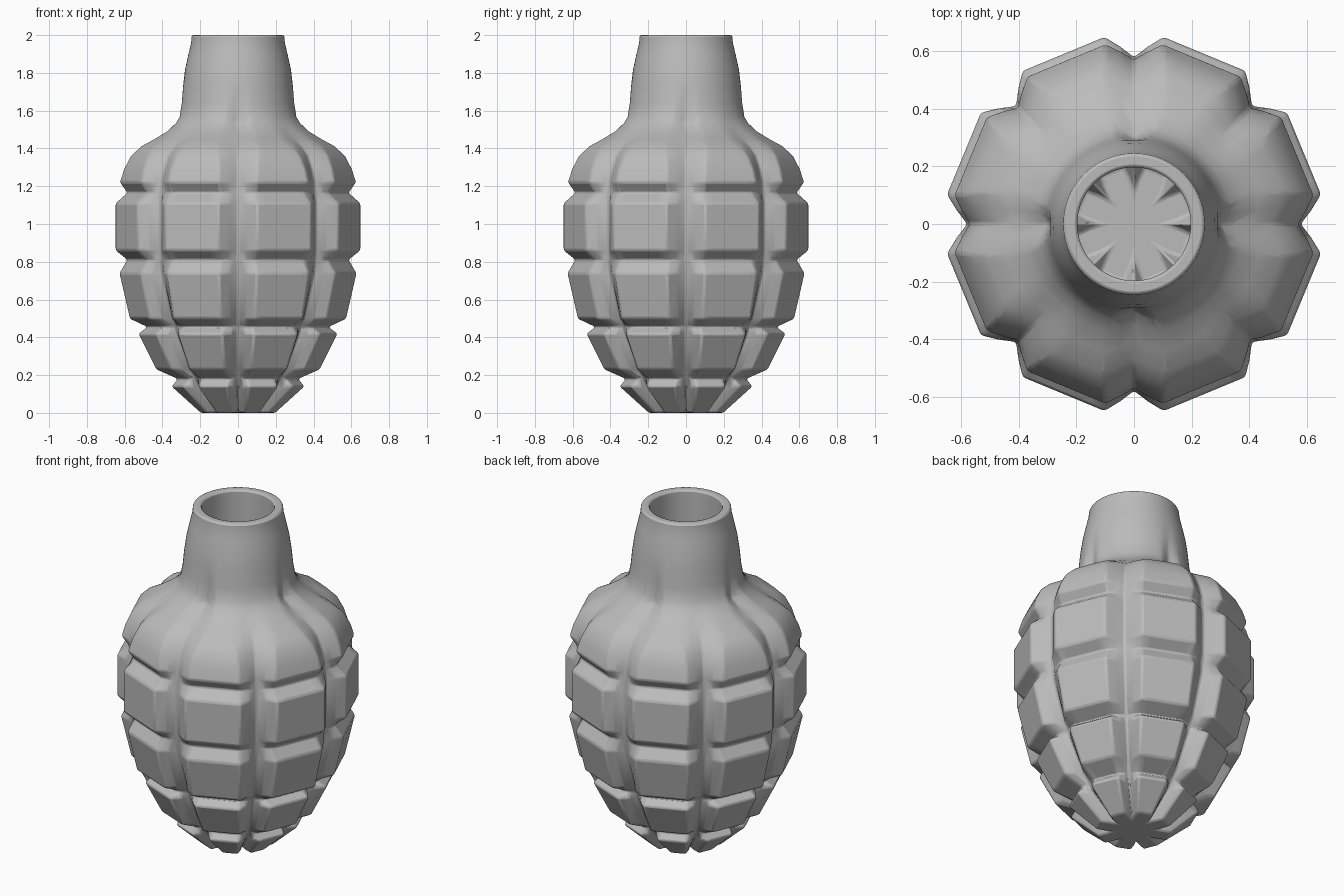
import bpy, bmesh, math

cube = bpy.data.objects.get("Cube")
if cube:
    bpy.data.objects.remove(cube, do_unlink=True)

metal = bpy.data.materials.new("grey metal")
metal.use_nodes = True
grey = (0.5, 0.5, 0.5, 1)
metal.diffuse_color = grey
metal.node_tree.nodes["Principled BSDF"].inputs["Base Color"].default_value = grey

SECTOR = math.pi / 4
CELLS = 8

# Height, panel edge, straight groove, diagonal groove, groove half angle, roundness
profile = [
    # bottom row
    (0.00, .20, .11, .11, 10, 0), (0.14, .355, .28, .28, 9, 0),
    (0.18, .32, .31, .31, 9, 0),
    # second row
    (0.23, .435, .35, .35, 9, 0), (0.42, .53, .45, .45, 9, 0),
    (0.455, .48, .465, .465, 9, 0),
    # third row
    (0.50, .575, .49, .49, 9, 0), (0.74, .63, .565, .565, 9, 0),
    (0.81, .585, .575, .575, 9, 0),
    # fourth row
    (0.86, .65, .58, .58, 9, 0), (1.11, .65, .58, .58, 9, 0),
    (1.165, .585, .575, .575, 9, 0),
    # domed top row and shoulder
    (1.22, .627, .57, .57, 9, 0), (1.29, .605, .55, .55, 9.5, 0),
    (1.36, .57, .52, .52, 10.5, .1), (1.41, .52, .47, .475, 12, .3),
    (1.45, .45, .41, .425, 13, .6), (1.49, .385, .34, .375, 13, .9),
    (1.53, .34, .295, .335, 12, 1), (1.57, .315, .29, .315, 11, 1),
    (1.64, .302, .288, .302, 10, 1), (1.73, .293, .29, .293, 9, 1),
]
# Plain neck, rim and inner wall
for z, r in [(1.82, .28), (1.90, .262), (1.96, .248), (2, .245),
             (2, .197), (1.75, .197), (1.5, .2)]:
    profile.append((z, r, r, r, 9, 1))


def ring_points(z, edge, straight, diagonal, half, rounded):
    """One cross-section: eight flat panels parted by V grooves."""
    half = math.radians(half)
    corner = edge / math.cos(half * (1 - rounded))
    apothem = corner * math.cos(SECTOR / 2 - half)
    points = []

    def add(angle, radius):
        points.append((radius * math.cos(angle), radius * math.sin(angle), z))

    for s in range(CELLS):
        start = s * SECTOR
        grooves = (straight, diagonal) if s % 2 == 0 else (diagonal, straight)
        add(start, grooves[0])
        add(start + half / 2, (grooves[0] + corner) / 2)
        steps = 6
        for i in range(steps + 1):
            a = half + (SECTOR - 2 * half) * i / steps
            flat = apothem / math.cos(a - SECTOR / 2)
            add(start + a, flat + (corner - flat) * rounded)
        add(start + SECTOR - half / 2, (grooves[1] + corner) / 2)
    return points


# Loft the hollow shell through every ring
bm = bmesh.new()
rings = [[bm.verts.new(p) for p in ring_points(*row)] for row in profile]
for low, high in zip(rings, rings[1:]):
    n = len(low)
    for i in range(n):
        j = (i + 1) % n
        bm.faces.new((low[i], low[j], high[j], high[i]))
bm.faces.new(list(reversed(rings[0])))

mesh = bpy.data.meshes.new("segmented_shell")
bm.to_mesh(mesh)
bm.free()
shell = bpy.data.objects.new("segmented_shell", mesh)
bpy.context.collection.objects.link(shell)
mesh.materials.append(metal)

# Soft panel edges
bevel = shell.modifiers.new("soft edges", "BEVEL")
bevel.width = 0.01
bevel.segments = 2
bevel.limit_method = "ANGLE"
bevel.angle_limit = math.radians(28)

bpy.ops.object.select_all(action="DESELECT")
shell.select_set(True)
bpy.context.view_layer.objects.active = shell
bpy.ops.object.shade_smooth_by_angle(angle=math.radians(32))
